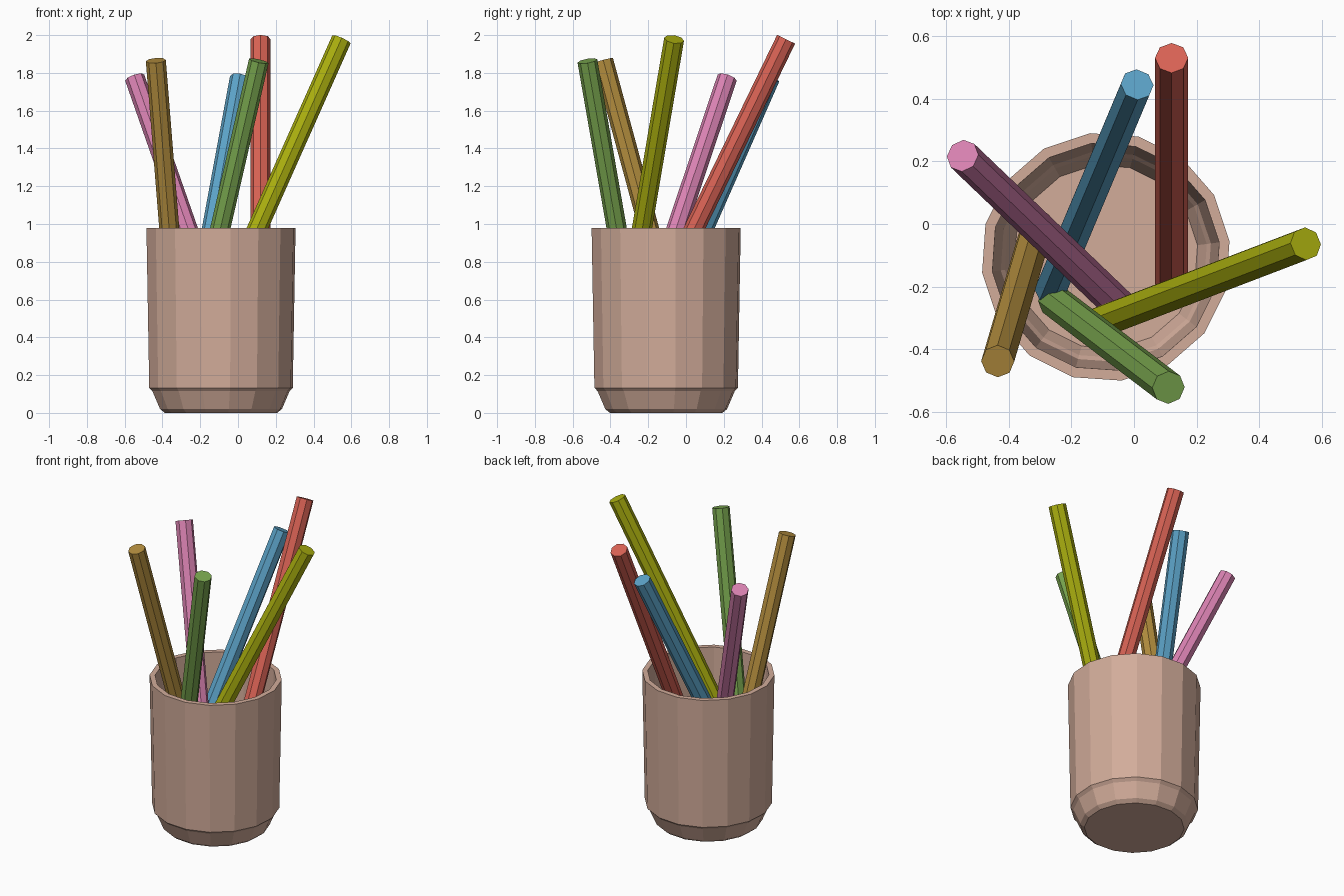
import bpy, bmesh, math
from mathutils import Vector

if "Cube" in bpy.data.objects:
    bpy.data.objects.remove(bpy.data.objects["Cube"])


def make_material(name, rgb):
    # sRGB 0-255 to linear diffuse colour
    lin = [(c / 255 / 12.92) if c / 255 <= 0.04045 else ((c / 255 + 0.055) / 1.055) ** 2.4 for c in rgb]
    mat = bpy.data.materials.new(name)
    mat.diffuse_color = (*lin, 1.0)
    mat.use_nodes = True
    mat.node_tree.nodes["Principled BSDF"].inputs["Base Color"].default_value = mat.diffuse_color
    return mat


def make_object(name, bm, mat):
    bmesh.ops.recalc_face_normals(bm, faces=bm.faces)
    mesh = bpy.data.meshes.new(name)
    bm.to_mesh(mesh)
    bm.free()
    mesh.materials.append(mat)
    obj = bpy.data.objects.new(name, mesh)
    bpy.context.collection.objects.link(obj)
    return obj


def lathe(name, profile, sides, offset, centre, mat):
    # closed vessel: rings joined in order, both ends capped
    bm = bmesh.new()
    rings = []
    for r, z in profile:
        rings.append([bm.verts.new((centre[0] + r * math.cos(offset + math.tau * i / sides),
                                    centre[1] + r * math.sin(offset + math.tau * i / sides), z))
                      for i in range(sides)])
    for a, b in zip(rings, rings[1:]):
        for i in range(sides):
            j = (i + 1) % sides
            bm.faces.new((a[i], a[j], b[j], b[i]))
    bm.faces.new(rings[0])
    bm.faces.new(rings[-1])
    return make_object(name, bm, mat)


def pencil(name, top, lean, mat, length=1.65, radius=0.053):
    # straight eight-sided stick hanging down from its top centre
    axis = Vector((lean[0], lean[1], 1)).normalized()
    bm = bmesh.new()
    bmesh.ops.create_cone(bm, cap_ends=True, segments=8, radius1=radius, radius2=radius, depth=length)
    obj = make_object(name, bm, mat)
    obj.rotation_mode = 'QUATERNION'
    obj.rotation_quaternion = Vector((0, 0, 1)).rotation_difference(axis)
    obj.location = Vector(top) - axis * (length / 2)
    return obj


# cup: outside from the base up, over the rim and down to the inner floor
cup_profile = [(0.30, 0.0), (0.325, 0.02), (0.366, 0.115), (0.383, 0.133), (0.398, 0.98),
               (0.365, 0.98), (0.338, 0.15), (0.325, 0.13), (0.295, 0.06)]
lathe("cup", cup_profile, 16, math.radians(7.3), (-0.09, -0.105),
      make_material("clay beige", (210, 172, 154)))

# pencils: name, colour, top centre, lean (dx/dz, dy/dz)
pencils = [
    ("red", (216, 98, 84), (0.12, 0.53, 1.978), (0.0, 0.485)),
    ("blue", (92, 163, 200), (0.01, 0.445, 1.775), (0.185, 0.44)),
    ("green", (120, 165, 78), (0.11, -0.522, 1.863), (0.23, -0.175)),
    ("yellow", (170, 175, 15), (0.548, -0.063, 1.978), (0.445, 0.17)),
    ("pink", (218, 130, 178), (-0.547, 0.218, 1.775), (-0.35, 0.335)),
    ("ochre", (180, 142, 62), (-0.435, -0.438, 1.865), (-0.08, -0.272)),
]
for name, rgb, top, lean in pencils:
    pencil(name + "_pencil", top, lean, make_material(name, rgb))
